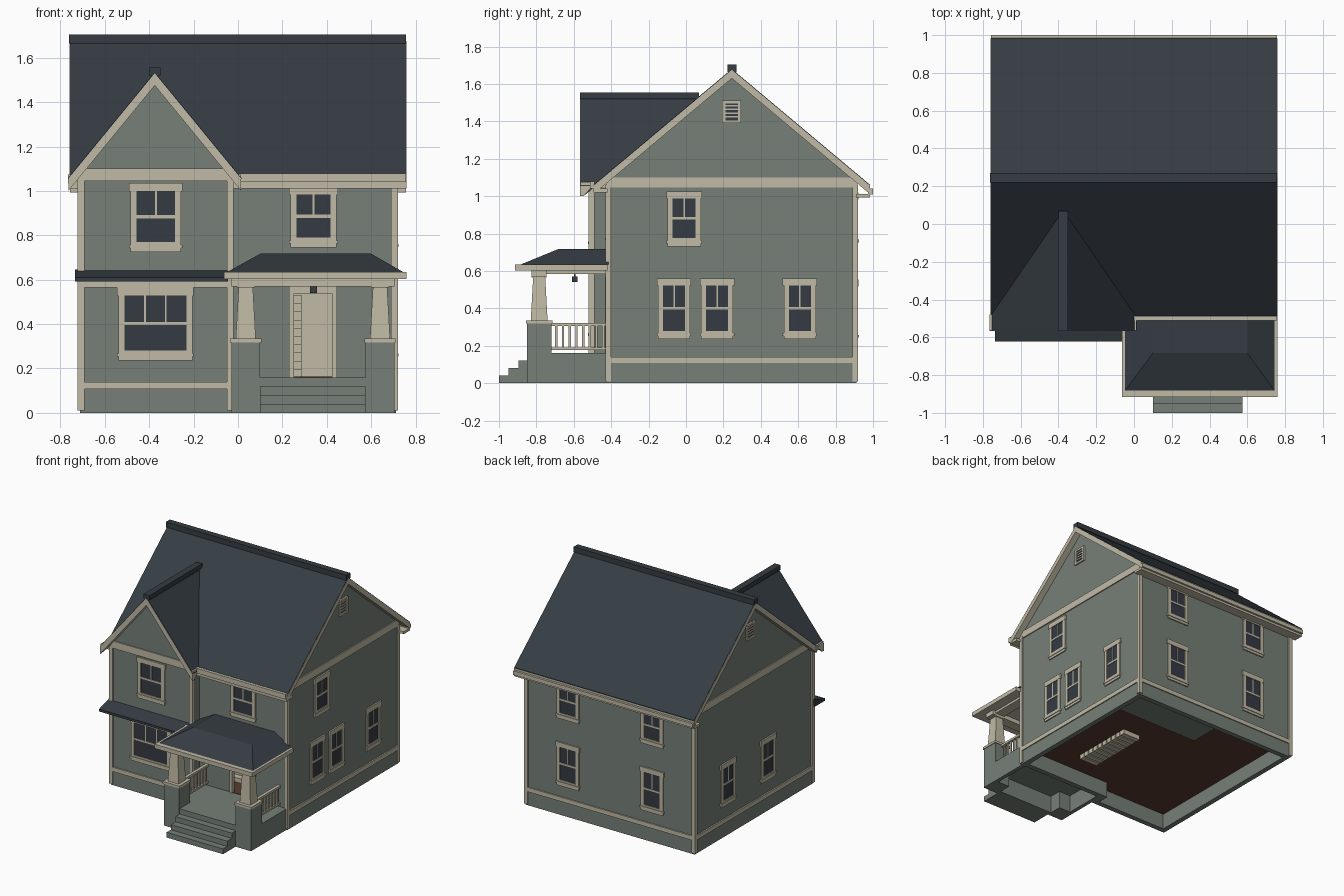
import bpy, bmesh, math

if "Cube" in bpy.data.objects:
    bpy.data.objects.remove(bpy.data.objects["Cube"])

def material(name, r, g, b):
    m = bpy.data.materials.new(name)
    m.diffuse_color = (r, g, b, 1)
    m.use_nodes = True
    m.node_tree.nodes["Principled BSDF"].inputs["Base Color"].default_value = m.diffuse_color
    return m

SIDING = material("sage siding", .18, .215, .185)
TRIM = material("cream trim", .53, .49, .375)
ROOF = material("slate roof", .036, .046, .056)
GLASS = material("dark glass", .036, .044, .056)
FLOOR = material("brown floor", .10, .045, .03)

def finish(name, bm, mat):
    bmesh.ops.recalc_face_normals(bm, faces=bm.faces)
    me = bpy.data.meshes.new(name)
    bm.to_mesh(me)
    bm.free()
    me.materials.append(mat)
    ob = bpy.data.objects.new(name, me)
    bpy.context.collection.objects.link(ob)
    return ob

def loft(bm, a, b):
    """Closed solid between two matching outlines."""
    va, vb = [bm.verts.new(p) for p in a], [bm.verts.new(p) for p in b]
    n = len(va)
    bm.faces.new(va)
    bm.faces.new(vb[::-1])
    for i in range(n):
        bm.faces.new((va[i], vb[i], vb[(i + 1) % n], va[(i + 1) % n]))

def rect(x0, x1, y0, y1, z):
    return [(x0, y0, z), (x1, y0, z), (x1, y1, z), (x0, y1, z)]

def boxes(name, mat, items):
    bm = bmesh.new()
    for x0, x1, y0, y1, z0, z1 in items:
        loft(bm, rect(x0, x1, y0, y1, z0), rect(x0, x1, y0, y1, z1))
    return finish(name, bm, mat)

def prism_x(name, mat, prof, a, b):
    bm = bmesh.new()
    loft(bm, [(a, y, z) for y, z in prof], [(b, y, z) for y, z in prof])
    return finish(name, bm, mat)

def ring(name, mat, z0, z1, out, t):
    """Band following the L-shaped footprint."""
    def outline(o):
        return [(-.71 - o, -.51 - o), (-.03 + o, -.51 - o), (-.03 + o, -.42 - o),
                (.71 + o, -.42 - o), (.71 + o, .91 + o), (-.71 - o, .91 + o)]
    bm = bmesh.new()
    loops = [[bm.verts.new((x, y, z)) for x, y in outline(o)]
             for o, z in ((out, z0), (out, z1), (out - t, z1), (out - t, z0))]
    for k in range(4):
        a, b = loops[k], loops[(k + 1) % 4]
        for i in range(6):
            j = (i + 1) % 6
            bm.faces.new((a[i], a[j], b[j], b[i]))
    return finish(name, bm, mat)

# Main body and front wing
RY, RZ, S = .245, 1.68, .838          # main ridge position and slope
GX, GZ, GS = -.375, 1.535, 1.22       # front gable ridge and slope
def main_z(y): return RZ - S * abs(y - RY)
def gable_z(x): return GZ - GS * abs(x - GX)
walls = prism_x("main_walls", SIDING, [(-.42, .13), (.91, .13), (.91, main_z(.91) - .04),
                (RY, RZ - .04), (-.42, main_z(-.42) - .04)], -.71, .71)
bm = bmesh.new()
wing = [(-.71, .13), (-.03, .13), (-.03, gable_z(-.03) - .05), (GX, GZ - .05), (-.71, gable_z(-.71) - .05)]
loft(bm, [(x, -.51, z) for x, z in wing], [(x, -.1, z) for x, z in wing])
finish("wing_walls", bm, SIDING)

# Hall behind the open doorway
for name, box in (("hall_cutter", (.10, .60, -.40, .25, .15, .56)),
                  ("doorway_cutter", (.25, .425, -.5, -.38, .155, .54))):
    cut = boxes(name, SIDING, [box])
    cut.hide_render = True
    cut.hide_viewport = True
    mod = walls.modifiers.new(name, "BOOLEAN")
    mod.operation, mod.solver, mod.object = "DIFFERENCE", "EXACT", cut
boxes("hall_lining", TRIM, [(.10, .60, .235, .25, .15, .56), (.10, .11, -.40, .25, .15, .56),
                            (.59, .60, -.40, .25, .15, .56)])
boxes("hall_floor", FLOOR, [(.10, .60, -.42, .25, .145, .163), ])
boxes("hall_stairs", TRIM, [(.11, .287, -.27 + i * .045, .235, .16 + i * .037, .197 + i * .037)
                            for i in range(10)])

# Foundation, trim bands, floor underside
ring("foundation", SIDING, 0, .135, .002, .04)
ring("water_table", TRIM, .107, .14, .01, .02)
ring("frieze_band", TRIM, 1.045, 1.10, .008, .02)
boxes("ground_floor", FLOOR, [(-.69, .69, -.40, .89, .12, .135), (-.69, -.05, -.49, -.39, .12, .135)])
boxes("rear_floor_panel", SIDING, [(-.15, .67, .5, .875, .11, .116)])
boxes("cellar_stairs", TRIM, [(.19, .34, -.2 + i * .05, -.16 + i * .05, .085, .125) for i in range(10)])
boxes("corner_boards", TRIM, [(x - .015, x + .015, y - .015, y + .015, .01, 1.06) for x, y in
      ((.705, .905), (-.707, .905), (.705, -.415), (-.707, -.505), (-.035, -.505))])

# Main roof: thin dark skin over cream rake boards, ridge cap, gutters
def roof_profile(drop, t, half):
    f = lambda y, d: (y, main_z(y) - d)
    return [f(RY - half, drop), f(RY, drop), f(RY + half, drop),
            f(RY + half, drop + t), f(RY, drop + t), f(RY - half, drop + t)]
prism_x("main_roof", ROOF, roof_profile(0, .006, .74), -.757, .757)
prism_x("main_rake_boards", TRIM, roof_profile(.005, .045, .738), -.759, .759)
boxes("main_ridge_cap", ROOF, [(-.762, .757, RY - .024, RY + .024, 1.665, 1.705)])
boxes("gutters", TRIM, [(0, .757, -.512, -.488, 1.04, 1.078), (-.03, .757, -.495, -.42, 1.02, 1.042),
      (-.757, .757, .972, 1.0, 1.01, 1.04), (-.757, .757, .91, .985, .993, 1.012),
      (-.765, -.74, -.563, -.48, 1.033, 1.075), (-.01, .014, -.563, -.49, 1.04, 1.075)])

# Front gable roof, back edge trimmed to the main roof plane
def gable_slab(name, mat, drop, t, half, front):
    f = lambda x, d: (x, gable_z(x) - d)
    prof = [f(GX - half, drop), f(GX, drop), f(GX + half, drop),
            f(GX + half, drop + t), f(GX, drop + t), f(GX - half, drop + t)]
    bm = bmesh.new()
    loft(bm, [(x, front, z) for x, z in prof], [(x, max(front + .02, RY - (RZ - z) / S), z) for x, z in prof])
    finish(name, bm, mat)
gable_slab("gable_roof", ROOF, 0, .006, .39, -.565)
gable_slab("gable_rake_boards", TRIM, .005, .055, .389, -.567)
boxes("gable_ridge_cap", ROOF, [(GX - .025, GX + .025, -.567, .07, 1.52, 1.555)])

# Pent roof across the wing
prism_x("pent_roof", ROOF, [(-.50, .645), (-.622, .61), (-.622, .592), (-.50, .592)], -.735, -.045)
boxes("pent_roof_band", TRIM, [(-.71, -.03, -.522, -.5, .565, .593)])

# Wall-mounted parts: u runs along the wall, d is depth out from it
PLANES = {"wing": ("y", -.51, -1), "front": ("y", -.42, -1), "back": ("y", .91, 1),
          "right": ("x", .71, 1), "left": ("x", -.71, -1)}
def on_wall(face, u0, u1, z0, z1, d):
    axis, p, s = PLANES[face]
    a, b = sorted((p - s * .01, p + s * d))
    return (u0, u1, a, b, z0, z1) if axis == "y" else (a, b, u0, u1, z0, z1)

def window(name, face, u0, u1, z0, z1, panes=2):
    w = .033
    g0, g1, b0, b1 = u0 + w, u1 - w, z0 + .045, z1 - .038
    mid = (b0 + b1) / 2
    boxes(name + "_glass", GLASS, [on_wall(face, g0 - .01, g1 + .01, b0 - .01, b1 + .01, .003)])
    parts = [(u0 + .006, g0, z0, z1 - .03, .009), (g1, u1 - .006, z0, z1 - .03, .009),
             (u0, u1, b1, z1, .011), (u0 + .006, u1 - .006, z0, b0, .009),
             (u0, u1, z0 + .018, z0 + .032, .014), (g0, g1, mid - .007, mid + .007, .007)]
    for i in range(1, panes):
        c = g0 + (g1 - g0) * i / panes
        parts.append((c - .004, c + .004, mid, b1, .006))
    boxes(name + "_frame", TRIM, [on_wall(face, *p) for p in parts])

window("wing_lower_window", "wing", -.545, -.20, .235, .565, 3)
window("wing_upper_window", "wing", -.49, -.25, .725, 1.035)
window("front_upper_window", "front", .23, .45, .745, 1.02)
window("right_upper_window", "right", -.105, .085, .73, 1.025)
for i, u in enumerate((-.155, .075, .517)):
    window(f"right_lower_window_{i}", "right", u, u + .183, .235, .56)
for i, u in enumerate((-.06, .42)):
    window(f"left_window_{i}", "left", u, u + .183, .235, .56)
for i, u in enumerate((-.355, .355)):
    window(f"back_lower_window_{i}", "back", u - .1, u + .1, .225, .555)
    window(f"back_upper_window_{i}", "back", u - .1, u + .1, .735, 1.02)

# Attic vents
for face in ("right", "left"):
    boxes(face + "_vent_back", GLASS, [on_wall(face, .2, .285, 1.4, 1.5, .004)])
    boxes(face + "_vent_frame", TRIM, [on_wall(face, *p) for p in
          [(.192, .21, 1.39, 1.51, .012), (.277, .295, 1.39, 1.51, .012),
           (.192, .295, 1.39, 1.405, .012), (.192, .295, 1.495, 1.51, .012)] +
          [(.21, .277, 1.42 + i * .02, 1.428 + i * .02, .009) for i in range(4)]])

# Door casing
boxes("door_frame", TRIM, [on_wall("front", *p) for p in
      [(.23, .252, .16, .57, .012), (.423, .445, .16, .57, .012), (.23, .445, .538, .57, .012)]])

# Porch base (hollow below), steps and piers
boxes("porch_base", SIDING, [(-.03, .705, -.845, -.42, .135, .16), (-.03, .705, -.845, -.815, 0, .14),
      (-.03, 0, -.82, -.42, 0, .14), (.675, .705, -.82, -.42, 0, .14)])
boxes("front_steps", SIDING, [(.10, .575, y, -.84, 0, z) for y, z in ((-1, .04), (-.95, .08), (-.895, .12))])
for side, cx in (("left", .035), ("right", .64)):
    cy = -.785
    boxes(side + "_pier", SIDING, [(cx - .065, cx + .065, cy - .065, cy + .065, 0, .32)])
    boxes(side + "_pier_cap", TRIM, [(cx - .07, cx + .07, cy - .07, cy + .07, .318, .336),
          (cx - .04, cx + .04, cy - .04, cy + .04, .565, .605)])
    bm = bmesh.new()
    sq = lambda h, z: rect(cx - h, cx + h, cy - h, cy + h, z)
    loft(bm, sq(.045, .335), sq(.032, .57))
    finish(side + "_column", bm, TRIM)
    boxes(side + "_railing", TRIM, [(cx - .012, cx + .012, -.72, -.42, .305, .322),
          (cx - .01, cx + .01, -.72, -.42, .178, .192)] +
          [(cx - .006, cx + .006, y, y + .012, .185, .31) for y in [-.70 + i * .036 for i in range(8)]])

# Porch roof: beam, fascia, hipped top, lamp
boxes("porch_beam", TRIM, [(-.03, .705, -.825, -.745, .57, .605),
      (-.005, .075, -.78, -.42, .585, .605), (.60, .68, -.78, -.42, .585, .605)])
boxes("porch_fascia", TRIM, [(-.063, .76, -.915, -.42, .603, .635)])
bm = bmesh.new()
loft(bm, rect(-.05, .745, -.885, -.415, .634), rect(.10, .60, -.683, -.415, .717))
finish("porch_roof", bm, ROOF)
boxes("porch_lamp", ROOF, [(.325, .355, -.61, -.58, .54, .57), (.335, .345, -.60, -.59, .565, .605)])
